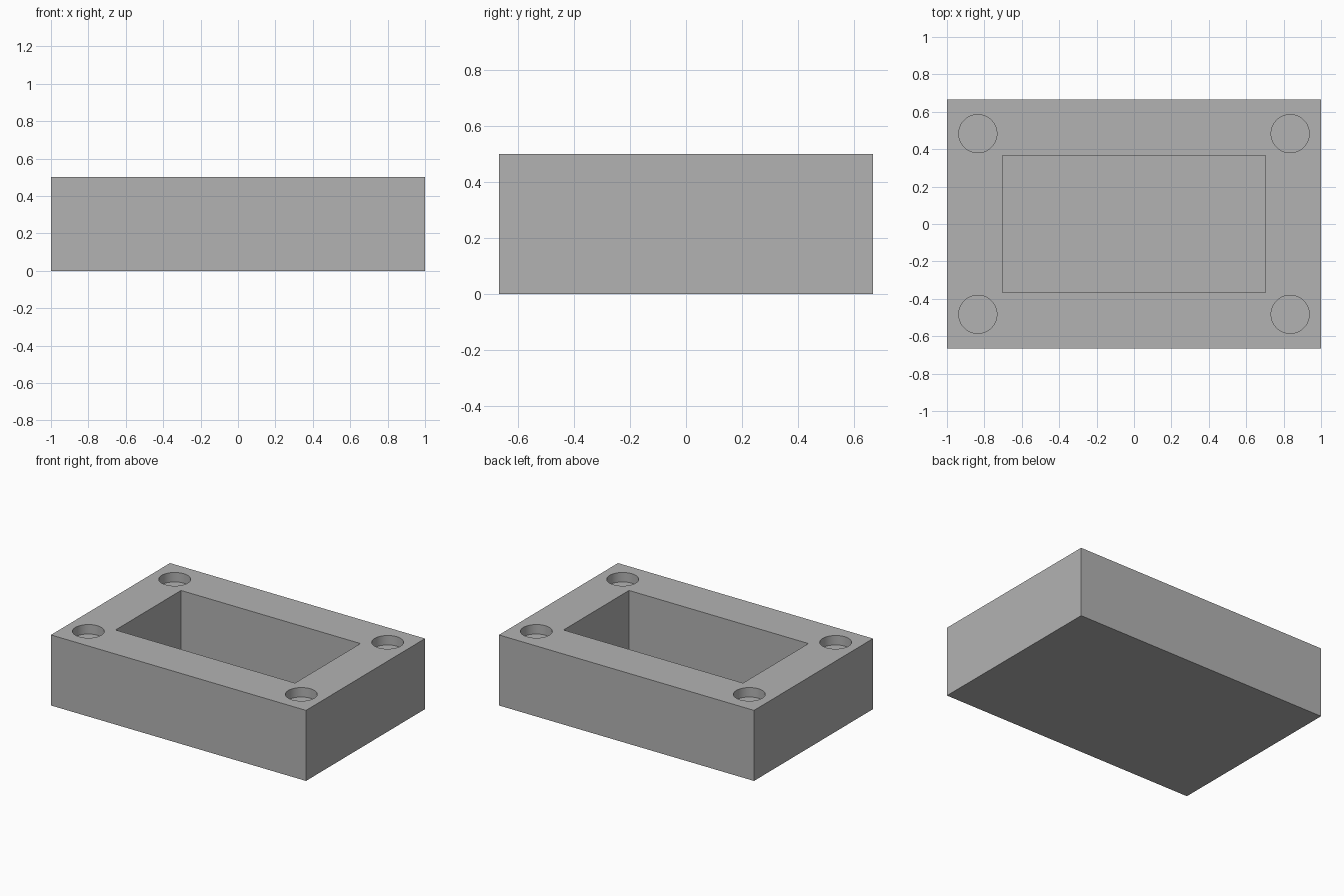
import bpy

cube = bpy.data.objects.get("Cube")
if cube:
    bpy.data.objects.remove(cube, do_unlink=True)

# Plain grey for the whole body
grey = bpy.data.materials.new("plain_grey")
grey.use_nodes = True
GREY = (0.45, 0.45, 0.45, 1)
grey.diffuse_color = GREY
grey.node_tree.nodes["Principled BSDF"].inputs["Base Color"].default_value = GREY

HEIGHT, FLOOR, HOLE_DEPTH = 0.5, 0.067, 0.067


def block(name, sx, sy, z0, z1):
    bpy.ops.mesh.primitive_cube_add(size=1, location=(0, 0, (z0 + z1) / 2))
    ob = bpy.context.object
    ob.name = name
    ob.scale = (sx, sy, z1 - z0)
    bpy.ops.object.transform_apply(location=True, rotation=False, scale=True)
    return ob


def cut(target, cutter):
    mod = target.modifiers.new(cutter.name, 'BOOLEAN')
    mod.operation = 'DIFFERENCE'
    mod.solver = 'EXACT'
    mod.object = cutter
    bpy.context.view_layer.objects.active = target
    bpy.ops.object.modifier_apply(modifier=mod.name)
    bpy.data.objects.remove(cutter, do_unlink=True)


# Body with a deep rectangular pocket
body = block("box_body", 2, 1.333, 0, HEIGHT)
cut(body, block("pocket_cutter", 1.407, 0.733, FLOOR, HEIGHT + 0.1))

# Shallow round recess in each corner
for x in (-0.835, 0.835):
    for y in (-0.483, 0.483):
        bpy.ops.mesh.primitive_cylinder_add(
            vertices=64, radius=0.102, depth=2 * HOLE_DEPTH, location=(x, y, HEIGHT))
        hole = bpy.context.object
        hole.name = "corner_recess_cutter"
        cut(body, hole)

body.data.materials.clear()
body.data.materials.append(grey)
for face in body.data.polygons:
    face.material_index = 0
bpy.ops.object.select_all(action='DESELECT')
body.select_set(True)
bpy.context.view_layer.objects.active = body
bpy.ops.object.shade_smooth_by_angle()
